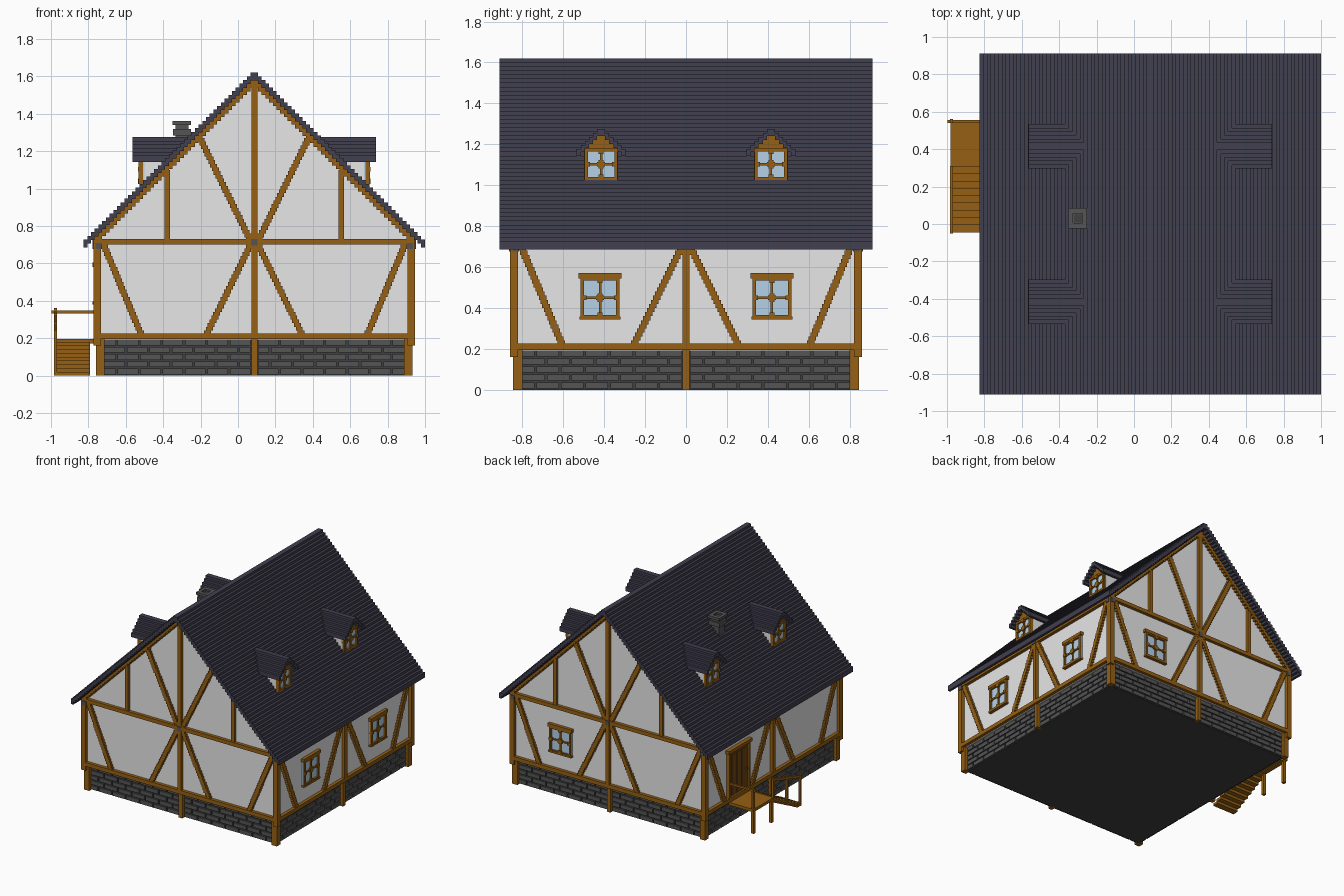
import bpy, bmesh
from mathutils import Matrix, Vector

if "Cube" in bpy.data.objects:
    bpy.data.objects.remove(bpy.data.objects["Cube"])

CX = 0.087            # house axis
EAVE = 0.9125         # half span of the roof
S = EAVE / 46         # stair-step size
WALL, BEAM = 0.835, 0.86


def material(name, *rgb):
    m = bpy.data.materials.new(name)
    m.use_nodes = True
    m.diffuse_color = (*rgb, 1)
    m.node_tree.nodes["Principled BSDF"].inputs["Base Color"].default_value = (*rgb, 1)
    return m


PLASTER = material("white plaster", 0.85, 0.85, 0.85)
WOOD = material("brown timber", 0.30, 0.115, 0.007)
DOOR = material("dark door wood", 0.16, 0.06, 0.006)
ROOF = material("slate roof", 0.052, 0.05, 0.077)
STONE = material("grey stone", 0.09, 0.09, 0.09)
MORTAR = material("dark mortar", 0.05, 0.05, 0.05)
GLASS = material("pale blue glass", 0.52, 0.72, 0.9)

parts = {}


def mesh_for(name, mat):
    return parts.setdefault(name, (bmesh.new(), mat))[0]


def box(name, mat, a, b):
    a, b = Vector(a), Vector(b)
    size = Vector(abs(c) for c in (b - a))
    bmesh.ops.create_cube(mesh_for(name, mat), size=1,
                          matrix=Matrix.Translation((a + b) / 2) @ Matrix.Diagonal((*size, 1)))


def prism(name, mat, place, pts, d0, d1):
    """Extrude a (u, z) profile through depth d0..d1 of a wall frame."""
    bm = mesh_for(name, mat)
    face = bm.faces.new([bm.verts.new(place(u, z, d0)) for u, z in pts])
    new = bmesh.ops.extrude_face_region(bm, geom=[face])["geom"]
    shift = Vector(place(0, 0, d1)) - Vector(place(0, 0, d0))
    bmesh.ops.translate(bm, vec=shift, verts=[g for g in new if isinstance(g, bmesh.types.BMVert)])
    bmesh.ops.recalc_face_normals(bm, faces=bm.faces)


# wall frames: u runs along the wall, z up, d outward
SIDES = {
    "front": lambda u, z, d: (CX + u, -d, z),
    "back": lambda u, z, d: (CX + u, d, z),
    "left": lambda u, z, d: (CX + d, u, z),
    "right": lambda u, z, d: (CX - d, u, z),
}


def plate(name, mat, place, u0, u1, z0, z1, d0, d1):
    box(name, mat, place(u0, z0, d0), place(u1, z1, d1))


def diagonal(name, place, u0, z0, u1, z1, width=0.037):
    """Stair-stepped brace."""
    n = round(abs(z1 - z0) / S)
    h = (z1 - z0) / n
    for i in range(n):
        u = u0 + (u1 - u0) * (i + 0.5) / n
        plate(name, WOOD, place, u - width / 2, u + width / 2,
              z0 + i * h, z0 + (i + 1) * h, WALL - 0.01, BEAM - 0.004)


def stepped_gable(steps, apex, thick):
    """Profile of a stepped pitched band."""
    top, low = [], []
    for i in range(steps):
        z = apex - i * S
        top += [(i * S, z), ((i + 1) * S, z)]
        low += [(i * S, z - thick), ((i + 1) * S, z - thick)]
    half = top + low[::-1]
    half = [p for p in half if p[0] > 0]
    return half[:len(half) // 2] + half[len(half) // 2:] + [(-u, z) for u, z in reversed(half)]


def window(name, place, uc, z0, z1, half, d):
    zc, f = (z0 + z1) / 2, 0.016
    def bar(u0, u1, a, b, depth):
        plate(name + "_frame", WOOD, place, uc + u0, uc + u1, a, b, d - 0.01, d + depth)
    plate(name + "_glass", GLASS, place, uc - half, uc + half, z0, z1, d - 0.01, d + 0.008)
    for s in (-1, 1):
        bar(s * half, s * (half - f), z0, z1, 0.022)
        bar(s * half, s * (half - 0.028), zc - 0.012, zc + 0.012, 0.024)
    for a, b in ((z0, z0 + f), (z1 - f, z1)):
        bar(-half, half, a, b, 0.022)
    for a, b in ((z0, z0 + 0.028), (z1 - 0.028, z1)):
        bar(-0.012, 0.012, a, b, 0.024)
    bar(-0.006, 0.006, z0, z1, 0.016)
    bar(-half, half, zc - 0.006, zc + 0.006, 0.016)
    bar(-0.02, 0.02, zc - 0.012, zc + 0.012, 0.022)
    bar(-0.012, 0.012, zc - 0.02, zc + 0.02, 0.022)


# foundation core and main walls
box("foundation", MORTAR, (CX - 0.812, -0.812, 0), (CX + 0.812, 0.812, 0.2))
prism("walls", PLASTER, SIDES["front"],
      [(-WALL, 0.19), (WALL, 0.19), (WALL, 0.725), (0, 1.56), (-WALL, 0.725)], -WALL, WALL)

# stone blocks, foundation posts, corner posts, sills and braces on each wall
for side, place in SIDES.items():
    for s in (-1, 1):
        for row in range(5):
            z, u, i = 0.006 + row * 0.039, 0.02, row
            while u < 0.79:
                end = min(u + (0.06 if u == 0.02 and row % 2 else 0.11), 0.805)
                plate("foundation_stones", STONE, place, s * u, s * end, z, z + 0.031, 0.80, 0.824)
                u = end + 0.01
        plate("foundation_posts", WOOD, place, s * 0.845, s * 0.812, 0, 0.2, 0.80, 0.845)
        plate("corner_posts", WOOD, place, s * BEAM, s * 0.828, 0.16, 0.72, 0.82, BEAM)
        plate("pegs", STONE, place, s * 0.848, s * 0.815, 0.677, 0.71, 0.84, BEAM + 0.005)
        diagonal("wall_braces", place, s * 0.805, 0.70, s * 0.605, 0.22)
        diagonal("wall_braces", place, s * 0.02, 0.70, s * 0.255, 0.22)
    plate("foundation_posts", WOOD, place, -0.016, 0.016, 0, 0.2, 0.80, 0.845)
    plate("sill_beams", WOOD, place, -BEAM, BEAM, 0.195, 0.226, 0.80, BEAM)
    gable = side in ("front", "back")
    plate("wall_plates", WOOD, place, -BEAM, BEAM, 0.7, 0.73, 0.82, BEAM)
    plate("centre_posts", WOOD, place, -0.016, 0.016, 0.2, 1.56 if gable else 0.72, 0.82, BEAM)
    plate("pegs", STONE, place, -0.017, 0.017, 0.695, 0.73, 0.84, BEAM + 0.005)
    if gable:
        plate("centre_posts", WOOD, place, -0.045, 0.045, 0.685, 0.74, 0.82, BEAM - 0.002)
        prism("gable_trim", WOOD, place, stepped_gable(43, 1.582, 0.042), 0.82, BEAM)
        for s in (-1, 1):
            diagonal("gable_braces", place, s * 0.02, 0.72, s * 0.29, 1.27)
            plate("gable_posts", WOOD, place, s * 0.45, s * 0.48, 0.72, 1.10, 0.82, BEAM - 0.004)

# stepped main roof
prism("main_roof", ROOF, SIDES["front"], stepped_gable(46, 1.62, 0.042), -EAVE, EAVE)

# ground floor windows with a wide header
for i, (side, u) in enumerate((("left", -0.42), ("left", 0.42), ("back", 0.42))):
    place, name = SIDES[side], f"window_{i + 1}"
    window(name, place, u, 0.35, 0.55, 0.095, WALL)
    plate(name + "_frame", WOOD, place, u - 0.105, u + 0.105, 0.545, 0.57, WALL - 0.01, BEAM)
    plate(name + "_frame", WOOD, place, u - 0.1, u + 0.1, 0.345, 0.358, WALL - 0.01, BEAM)

# dormers, two on each slope
for side in ("left", "right"):
    for y in (-0.415, 0.415):
        name = f"{side}_{'front' if y < 0 else 'back'}_dormer"
        place = (lambda p, c: lambda u, z, d: p(u + c, z, d))(SIDES[side], y)
        plate(name + "_wall", PLASTER, place, -0.078, 0.078, 0.985, 1.18, 0.4, 0.598)
        prism(name + "_roof", ROOF, place, stepped_gable(6, 1.275, 0.034), 0.33, 0.65)
        prism(name + "_gable", WOOD, place,
              [(-0.083, 1.165), (0.083, 1.165), (0.083, 1.185), (0.012, 1.25), (-0.012, 1.25), (-0.083, 1.185)],
              0.4, 0.612)
        for s in (-1, 1):
            plate(name + "_posts", WOOD, place, s * 0.083, s * 0.068, 1.0, 1.18, 0.595, 0.612)
        window(name + "_window", place, 0, 1.025, 1.18, 0.081, 0.598)

# chimney with a hollow cap
def chimney(mat, half, z0, z1):
    box("chimney_" + mat.name.split()[1], mat, (-0.3 - half, 0.03 - half, z0), (-0.3 + half, 0.03 + half, z1))


chimney(STONE, 0.035, 1.18, 1.345)
chimney(STONE, 0.048, 1.285, 1.318)
chimney(MORTAR, 0.022, 1.3, 1.349)
for s in (-1, 1):
    box("chimney_stone", STONE, (-0.3 + s * 0.05, -0.025, 1.34), (-0.3 + s * 0.025, 0.085, 1.36))
    box("chimney_stone", STONE, (-0.35, 0.03 + s * 0.055, 1.34), (-0.25, 0.03 + s * 0.025, 1.36))

# entrance door with frame, boards and knob
side = SIDES["right"]
plate("door", DOOR, side, 0.31, 0.54, 0.2, 0.58, 0.82, 0.846)
for i in range(3):
    u = 0.335 + i * 0.063
    plate("door_boards", DOOR, side, u, u + 0.052, 0.24, 0.55, 0.83, 0.851)
for u in (0.295, 0.54):
    plate("door_frame", WOOD, side, u, u + 0.018, 0.2, 0.6, 0.82, BEAM)
plate("door_frame", WOOD, side, 0.28, 0.572, 0.58, 0.605, 0.82, BEAM + 0.006)
plate("door_knob", STONE, side, 0.335, 0.35, 0.38, 0.395, 0.84, BEAM + 0.005)

# landing, stairs and railings
box("landing", WOOD, (-0.98, 0.305, 0.172), (-0.76, 0.555, 0.195))
for y in (0.315, 0.54):
    box("landing_posts", WOOD, (-0.98, y - 0.012, 0), (-0.956, y + 0.012, 0.18))
for i in range(9):
    y, z = -0.045 + i * 0.039, 0.02 * (i + 1)
    box("stairs", WOOD, (-0.98, y, z - 0.02), (-0.79, y + 0.05, z))
box("end_rail", WOOD, (-0.998, 0.54, 0.333), (-0.77, 0.555, 0.348))
box("end_rail", WOOD, (-0.983, 0.54, 0.18), (-0.967, 0.562, 0.362))
for i in range(18):
    y, z = 0.31 - i * 0.02, 0.335 - i * 0.006
    box("stair_rail", WOOD, (-0.983, y - 0.02, z - 0.012), (-0.967, y, z + 0.008))
for y, z0, z1 in ((0.3, 0.18, 0.335), (0.13, 0.09, 0.28), (-0.035, 0, 0.235)):
    box("stair_rail", WOOD, (-0.983, y - 0.009, z0), (-0.967, y + 0.009, z1))

# turn every collected part into an object
for name, (bm, mat) in parts.items():
    mesh = bpy.data.meshes.new(name)
    bm.to_mesh(mesh)
    bm.free()
    mesh.materials.append(mat)
    bpy.context.collection.objects.link(bpy.data.objects.new(name, mesh))
